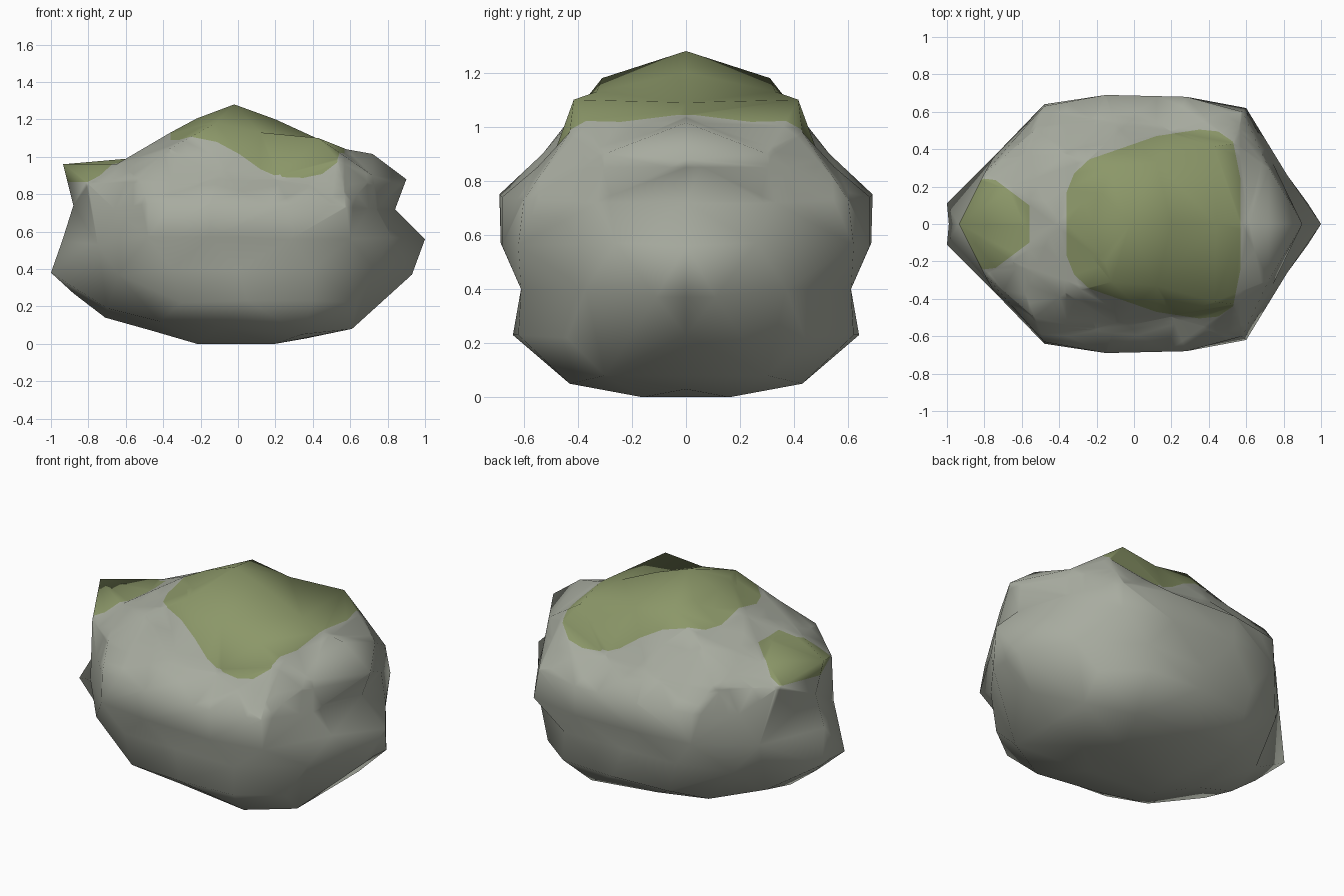
import bpy, bmesh
from mathutils import Vector


def material(name, rgb):
    m = bpy.data.materials.new(name)
    m.diffuse_color = (*rgb, 1)
    return m


# Middle profile of the boulder (x, z)
PROFILE = [(0, 0), (-0.46, 0.07), (-0.71, 0.14), (-0.88, 0.27), (-0.99, 0.38), (-0.94, 0.55),
           (-0.88, 0.74), (-0.935, 0.96), (-0.59, 0.99), (-0.36, 1.13), (-0.22, 1.205),
           (-0.02, 1.28), (0.2, 1.2), (0.44, 1.09), (0.58, 1.04), (0.72, 1.015), (0.9, 0.88),
           (0.84, 0.72), (1, 0.56), (0.92, 0.37), (0.74, 0.23), (0.61, 0.08), (0.37, 0.03)]
# Bumps on one side, mirrored to the other (x, y, z)
BUMPS = [
    (-0.22, 0.12, 0), (0.2, 0.16, 0), (0.34, 0.43, 0.05), (0.61, 0.3, 0.08),
    (-0.1, 0.42, 0.09), (-0.42, 0.38, 0.12), (-0.7, 0.22, 0.19),
    (-0.3, 0.6, 0.22), (0.05, 0.64, 0.23), (0.4, 0.62, 0.23), (0.63, 0.44, 0.22),
    (-0.64, 0.46, 0.37), (-0.35, 0.6, 0.4), (0, 0.61, 0.4), (0.4, 0.61, 0.4),
    (-1, 0.11, 0.38), (0.93, 0.11, 0.37), (0.73, 0.37, 0.4),
    (-0.15, 0.685, 0.57), (0.28, 0.68, 0.56), (-0.48, 0.64, 0.57), (0.6, 0.62, 0.56),
    (-0.75, 0.36, 0.53), (0.82, 0.26, 0.57), (-0.66, 0.43, 0.72), (0.74, 0.33, 0.72),
    (-0.15, 0.69, 0.75), (0.28, 0.68, 0.74), (-0.48, 0.63, 0.75), (0.58, 0.6, 0.73),
    (-0.8, 0.27, 0.85), (-0.53, 0.5, 0.89), (-0.1, 0.53, 0.9), (0.2, 0.495, 0.88),
    (0.4, 0.55, 0.85), (0.72, 0.3, 0.9), (-0.37, 0.37, 1.04), (0.54, 0.43, 0.98),
    (0.43, 0.415, 1.1), (0.12, 0.33, 1.13), (-0.12, 0.31, 1.18), (-0.65, 0.2, 0.96),
]

# The skin joins neighbouring points as seen from the centre: a hull over their
# directions, after which every point goes to its true place
CENTRE = Vector((0, 0, 0.6))
points = [Vector((x, 0, z)) for x, z in PROFILE]
for x, y, z in BUMPS:
    points += [Vector((x, y, z)), Vector((x, -y, z))]
bm = bmesh.new()
place = {}
for p in points:
    d = p - CENTRE
    v = bm.verts.new(Vector((d.x, d.y / 0.69, d.z / 0.64)).normalized())
    place[v] = p
bmesh.ops.convex_hull(bm, input=bm.verts)
for v, p in place.items():
    if v.is_valid:
        v.co = p
bmesh.ops.recalc_face_normals(bm, faces=bm.faces)

# Moss patches: convex plan outlines (front half mirrored to the back), lowest z
MOSS = [
    ([(0.57, 0.24), (0.53, 0.44), (0.45, 0.495), (0.35, 0.505), (0.12, 0.47),
      (-0.24, 0.345), (-0.32, 0.27), (-0.36, 0.17)], 0.85),
    ([(-0.56, 0.10), (-0.74, 0.235), (-0.82, 0.245), (-1.0, 0.25)], 0.865),
]


def cut(co, no, low, xmin, xmax):
    faces = [f for f in bm.faces if f.calc_center_median().z > low - 0.1
             and any(xmin - 0.2 < v.co.x < xmax + 0.2 for v in f.verts)]
    geom = set(faces)
    for f in faces:
        geom.update(f.edges)
        geom.update(f.verts)
    bmesh.ops.bisect_plane(bm, geom=list(geom), dist=0.0005, plane_co=co, plane_no=no)


for half, low in MOSS:
    loop = half + [(x, -y) for x, y in reversed(half)]
    planes = []
    for (x0, y0), (x1, y1) in zip(loop, loop[1:] + loop[:1]):
        planes.append((Vector((x0, y0, 0)), Vector((y1 - y0, x0 - x1, 0)).normalized()))
    planes.append((Vector((0, 0, low)), Vector((0, 0, -1))))
    xs = [p[0] for p in loop]
    for co, no in planes:
        cut(co, no, low, min(xs), max(xs))
    for f in bm.faces:
        c = f.calc_center_median()
        if all((c - co).dot(no) < 0 for co, no in planes):
            f.material_index = 1

for f in bm.faces:
    f.smooth = True
mesh = bpy.data.meshes.new("mossy_boulder")
bm.to_mesh(mesh)
bm.free()
mesh.materials.append(material("grey stone", (0.39, 0.41, 0.35)))
mesh.materials.append(material("moss green", (0.26, 0.31, 0.14)))
bpy.context.collection.objects.link(bpy.data.objects.new("mossy_boulder", mesh))
